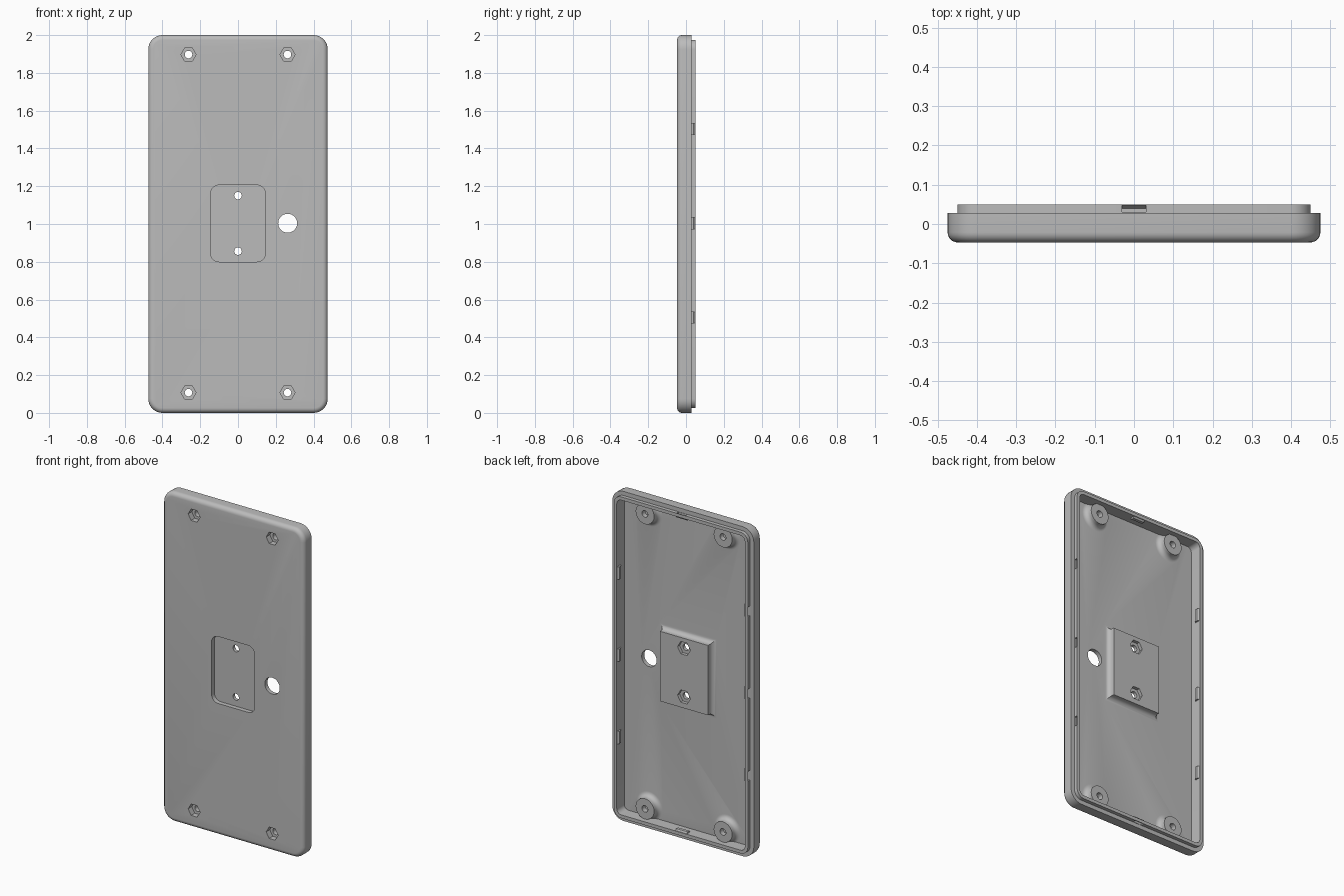
import bpy, bmesh
from math import cos, sin, pi, radians

cube = bpy.data.objects.get("Cube")
if cube:
    bpy.data.objects.remove(cube, do_unlink=True)

grey = bpy.data.materials.new("plain grey")
grey.use_nodes = True
colour = (0.5, 0.5, 0.5, 1)
grey.diffuse_color = colour
grey.node_tree.nodes["Principled BSDF"].inputs["Base Color"].default_value = colour


def ring(x, z, r, y, n=32):
    return [(x + r * cos(2 * pi * i / n), y, z + r * sin(2 * pi * i / n)) for i in range(n)]


def rounded(hw, hh, r, y, z=1.0, seg=8):
    """Rounded rectangle centred on x = 0, facing along y."""
    pts = []
    for k, (sx, sz) in enumerate([(1, 1), (-1, 1), (-1, -1), (1, -1)]):
        for i in range(seg + 1):
            a = pi / 2 * (k + i / seg)
            pts.append((sx * (hw - r) + r * cos(a), y, z + sz * (hh - r) + r * sin(a)))
    return pts


def loft(name, rings):
    """Closed solid through matching rings of points."""
    bm = bmesh.new()
    loops = [[bm.verts.new(p) for p in pts] for pts in rings]
    n = len(loops[0])
    for a, b in zip(loops, loops[1:]):
        for i in range(n):
            j = (i + 1) % n
            bm.faces.new((a[i], a[j], b[j], b[i]))
    bm.faces.new(loops[0])
    bm.faces.new(loops[-1])
    bmesh.ops.recalc_face_normals(bm, faces=bm.faces)
    mesh = bpy.data.meshes.new(name)
    bm.to_mesh(mesh)
    bm.free()
    mesh.materials.append(grey)
    obj = bpy.data.objects.new(name, mesh)
    bpy.context.collection.objects.link(obj)
    return obj


def edge_prism(name, section, half, side, sign, pos):
    """Short prism along the lip; section is (inset from lip, y)."""
    def place(inset, y, t):
        if side == "x":
            return (sign * (LIP_W - inset), y, pos + t)
        return (pos + t, y, 1 + sign * (LIP_H - inset))
    return loft(name, [[place(d, y, t) for d, y in section] for t in (-half, half)])


FRONT, RIM, TOP, FLOOR, PAD = -0.047, 0.028, 0.05, -0.022, 0.02
LIP_W, LIP_H = 0.45, 0.975

# Tray: rounded front edge, outer wall, rim, lip and inner floor
B = 0.026
rings = []
for i in range(7):
    a = pi / 2 * i / 6
    inset = B * (1 - sin(a))
    rings.append(rounded(0.475 - inset, 1 - inset, 0.075 - inset, FRONT + B * (1 - cos(a))))
rings += [rounded(0.475, 1, 0.075, RIM),
          rounded(LIP_W, LIP_H, 0.05, RIM),
          rounded(LIP_W, LIP_H, 0.05, TOP),
          rounded(0.43, 0.955, 0.03, TOP),
          rounded(0.43, 0.955, 0.03, FLOOR)]
tray = loft("back_cover", rings)

adds, cuts = [], []

# Raised mounting block with concave fillets around its foot
F = 0.028
flare = [(F * (1 - sin(a)), FLOOR + F * (1 - cos(a))) for a in [pi / 2 * i / 6 for i in range(7)]]
base = FLOOR - 0.008


def square(g, y):
    w, h = 0.162 + g, 0.212 + g
    return [(w, y, 1 + h), (-w, y, 1 + h), (-w, y, 1 - h), (w, y, 1 - h)]


adds.append(loft("mounting_block",
                 [square(F, base)] + [square(g, y) for g, y in flare] + [square(0, PAD)]))

# Front recess with two screw holes and rear nut pockets
cuts.append(loft("recess_cutter", [rounded(0.145, 0.203, 0.045, y, 1.003) for y in (-0.1, -0.02)]))
for z in (0.856, 1.15):
    cuts.append(loft("hole_cutter", [ring(0, z, 0.02, y) for y in (-0.1, 0.1)]))
    cuts.append(loft("nut_cutter", [ring(0, z, 0.043, y, 6) for y in (0, 0.1)]))

# Corner screw bosses with hexagonal front pockets
for x in (-0.262, 0.262):
    for z in (0.107, 1.897):
        adds.append(loft("boss", [ring(x, z, 0.062 + F, base)]
                         + [ring(x, z, 0.062 + g, y) for g, y in flare]
                         + [ring(x, z, 0.062, PAD)]))
        cuts.append(loft("boss_hole_cutter", [ring(x, z, 0.02, y) for y in (-0.1, 0.1)]))
        cuts.append(loft("hex_cutter", [ring(x, z, 0.04, y, 6) for y in (-0.1, -0.012)]))

# Round opening
cuts.append(loft("opening_cutter", [ring(0.263, 1.004, 0.05, y, 48) for y in (-0.1, 0.1)]))

# Snap grooves on the lip, backed by inner pads
groove = [(-0.01, 0.03), (0.013, 0.03), (0.013, 0.04), (-0.01, 0.055)]
backing = [(0.016, 0.012), (0.03, 0.022), (0.03, 0.04), (0.016, 0.048)]
spots = [("x", s, z) for s in (-1, 1) for z in (0.505, 1.004, 1.503)]
spots += [("z", s, 0) for s in (-1, 1)]
for spot in spots:
    adds.append(edge_prism("clip_pad", backing, 0.038, *spot))
    cuts.append(edge_prism("groove_cutter", groove, 0.03, *spot))

# Combine into one moulded part
bpy.ops.object.select_all(action="DESELECT")
bpy.context.view_layer.objects.active = tray
tray.select_set(True)
for part, op in [(p, "UNION") for p in adds] + [(p, "DIFFERENCE") for p in cuts]:
    mod = tray.modifiers.new("combine", "BOOLEAN")
    mod.operation, mod.object, mod.solver = op, part, "EXACT"
    bpy.ops.object.modifier_apply(modifier=mod.name)
    bpy.data.objects.remove(part, do_unlink=True)
bpy.ops.object.shade_smooth_by_angle(angle=radians(30))
